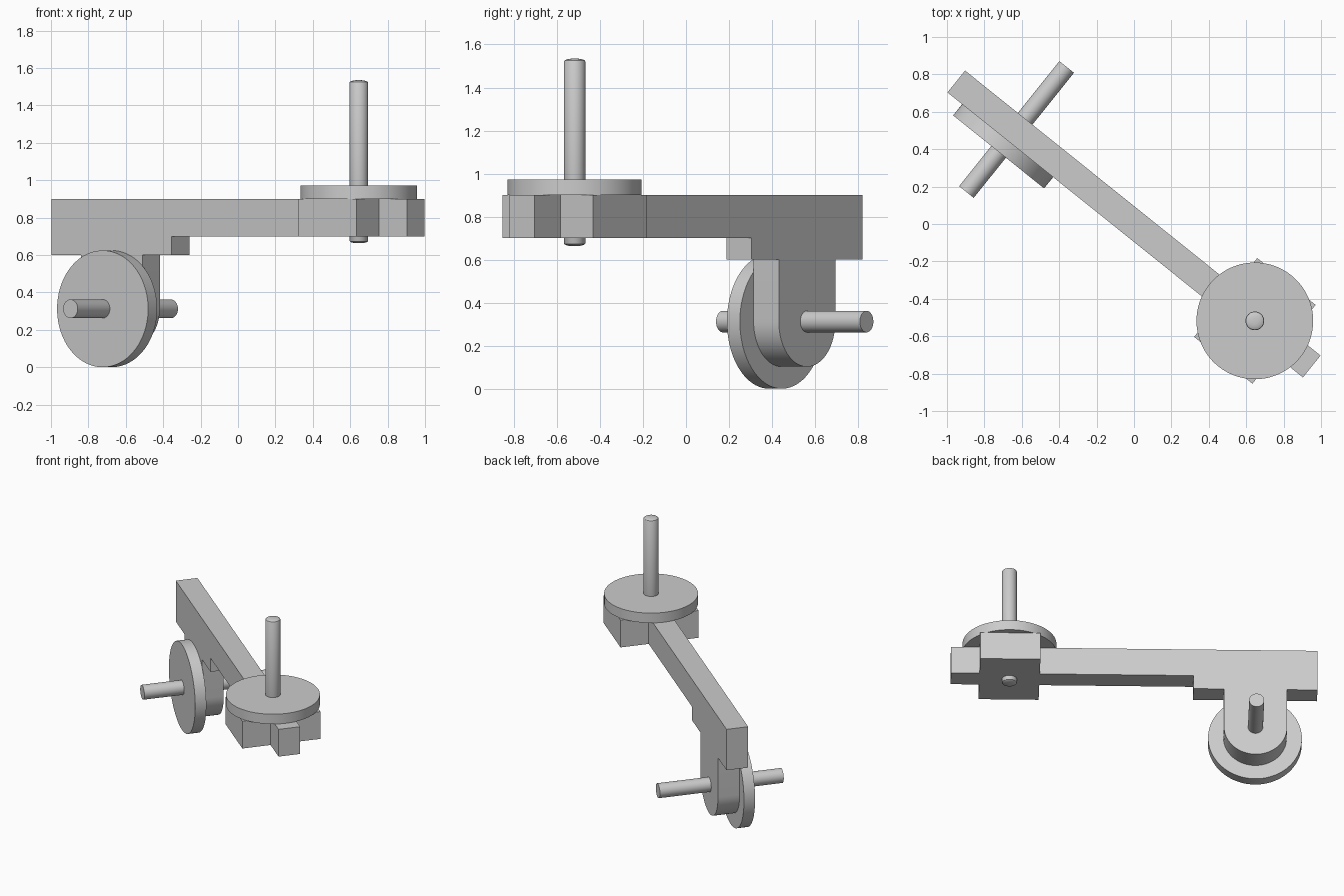
import bpy, bmesh
from math import sin, cos, pi, radians
from mathutils import Matrix, Vector

cube = bpy.data.objects.get("Cube")
if cube:
    bpy.data.objects.remove(cube, do_unlink=True)

grey = bpy.data.materials.new("plain grey")
grey.use_nodes = True
colour = (0.6, 0.6, 0.6, 1)
grey.diffuse_color = colour
grey.node_tree.nodes["Principled BSDF"].inputs["Base Color"].default_value = colour

# The whole frame is laid out along x, then swung to its diagonal
SWING = Matrix.Rotation(radians(-38.72), 4, 'Z')
HALF = 1.218        # half length of the arm
THICK = 0.075       # half thickness of the arm
WHEEL = 0.312       # wheel radius
AXLE_X = 0.806
POST_X = 0.828


def finish(name, bm, matrix=Matrix.Identity(4), smooth=False):
    bmesh.ops.recalc_face_normals(bm, faces=bm.faces)
    mesh = bpy.data.meshes.new(name)
    bm.to_mesh(mesh)
    bm.free()
    mesh.transform(SWING @ matrix)
    mesh.materials.append(grey)
    obj = bpy.data.objects.new(name, mesh)
    bpy.context.collection.objects.link(obj)
    if smooth:
        bpy.ops.object.select_all(action='DESELECT')
        obj.select_set(True)
        bpy.context.view_layer.objects.active = obj
        bpy.ops.object.shade_smooth_by_angle(angle=radians(30))
    return obj


def box(name, low, high):
    low, high = Vector(low), Vector(high)
    bm = bmesh.new()
    bmesh.ops.create_cube(bm, size=1)
    bmesh.ops.scale(bm, vec=high - low, verts=bm.verts)
    bmesh.ops.translate(bm, vec=(low + high) / 2, verts=bm.verts)
    return finish(name, bm)


def rod(name, radius, start, end, matrix, dome=0.0, sides=64):
    """Cylinder along local z, with optional shallow domed ends."""
    bm = bmesh.new()
    steps = 5 if dome else 1
    half = [(radius * cos(i / steps * pi / 2), dome * sin(i / steps * pi / 2))
            for i in range(steps)]
    profile = [(r, start - h) for r, h in reversed(half)]
    profile += [(r, end + h) for r, h in half]
    rings = [[bm.verts.new((r * cos(2 * pi * k / sides), r * sin(2 * pi * k / sides), z))
              for k in range(sides)] for r, z in profile]
    for a, b in zip(rings, rings[1:]):
        for k in range(sides):
            n = (k + 1) % sides
            bm.faces.new((a[k], a[n], b[n], b[k]))
    bm.faces.new(rings[0])
    bm.faces.new(rings[-1])
    return finish(name, bm, matrix, True)


# Arm with stepped end and round-ended bracket, extruded from one side profile
R = 0.21
outline = [(-HALF, 0.9), (-HALF, 0.6), (-AXLE_X - R, 0.6)]
outline += [(-AXLE_X - R * cos(pi * i / 32), WHEEL - R * sin(pi * i / 32)) for i in range(33)]
outline += [(-AXLE_X + R, 0.6), (-0.394, 0.6), (-0.394, 0.7), (HALF, 0.7), (HALF, 0.9)]
bm = bmesh.new()
side = bm.faces.new([bm.verts.new((x, -THICK, z)) for x, z in outline])
out = bmesh.ops.extrude_face_region(bm, geom=[side])
bmesh.ops.translate(bm, vec=(0, 2 * THICK, 0),
                    verts=[v for v in out["geom"] if isinstance(v, bmesh.types.BMVert)])
finish("arm_and_bracket", bm, smooth=True)

# Cheek blocks either side of the arm under the flat disc
for label, s in (("front", -1), ("back", 1)):
    y0, y1 = sorted((s * THICK, s * 0.27))
    box(label + "_cheek_block", (POST_X - 0.2, y0, 0.7), (POST_X + 0.2, y1, 0.9))

# Flat disc and upright post
post = Matrix.Translation((POST_X, 0, 0))
rod("flat_disc", WHEEL, 0.9, 0.972, post, sides=96)
rod("upright_post", 0.05, 0.676, 1.521, post, dome=0.014)

# Wheel and its axle, lying across the arm
axle = Matrix.Translation((-AXLE_X, 0, WHEEL)) @ Matrix.Rotation(radians(-90), 4, 'X')
rod("wheel", WHEEL, -0.152, -THICK, axle, sides=96)
rod("axle", 0.05, -0.427, 0.43, axle)
